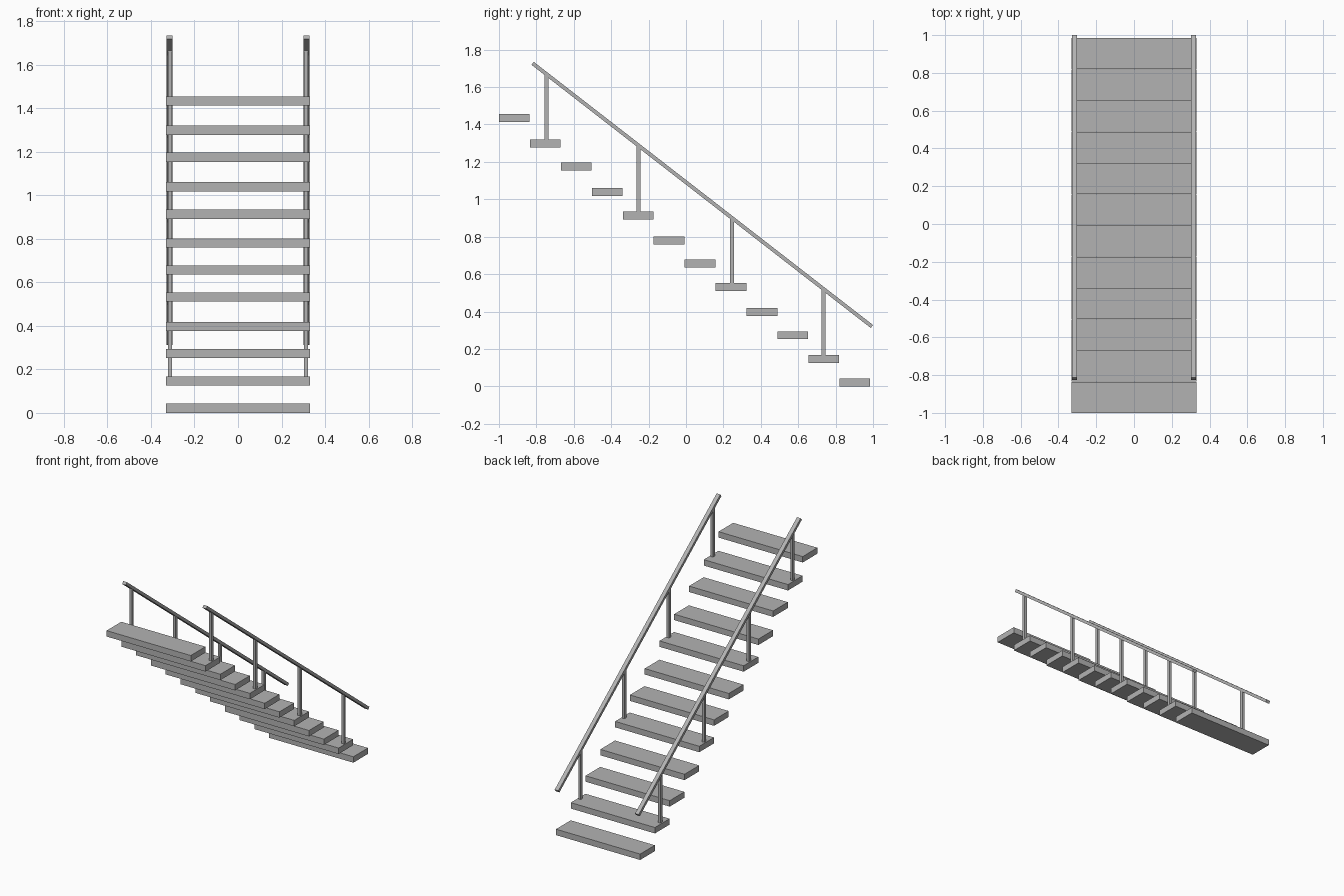
import bpy
import math
from mathutils import Vector

cube = bpy.data.objects.get("Cube")
if cube:
    bpy.data.objects.remove(cube, do_unlink=True)

grey = bpy.data.materials.new("plain grey")
grey.use_nodes = True
colour = (0.45, 0.45, 0.45, 1)
grey.diffuse_color = colour
grey.node_tree.nodes["Principled BSDF"].inputs["Base Color"].default_value = colour


def box(name, centre, size, tilt=0.0):
    """Flat-sided bar, tilted about the x axis."""
    bpy.ops.mesh.primitive_cube_add(size=1, location=centre, rotation=(tilt, 0, 0))
    obj = bpy.context.object
    obj.name = name
    obj.scale = size
    obj.data.materials.append(grey)
    return obj


# Floating treads, listed by top height from the highest (front) down
TREAD = Vector((0.66, 0.164, 0.042))
PITCH = 0.1655
tops = [1.455, 1.32, 1.196, 1.06, 0.934, 0.801, 0.677, 0.553, 0.418, 0.294, 0.167, 0.042]
for i, top in enumerate(tops):
    y = -1 + TREAD.y / 2 + i * PITCH
    box(f"tread_{i + 1}", (0, y, top - TREAD.z / 2), TREAD)

# Handrails and their posts on both sides
rail_top = Vector((0, -0.82, 1.727))
rail_end = Vector((0, 0.994, 0.32))
run = rail_end - rail_top
posts = {1: -0.745, 4: -0.255, 7: 0.245, 10: 0.735}
for side, sign in (("left", 1), ("right", -1)):
    middle = (rail_top + rail_end) / 2
    middle.x = sign * 0.315
    box(f"handrail_{side}", middle, (0.029, run.length, 0.02), math.atan2(run.z, run.y))
    for n, (step, y) in enumerate(posts.items()):
        head = rail_top.z + (y - rail_top.y) * run.z / run.y
        foot = tops[step]
        box(f"post_{side}_{n + 1}", (sign * 0.313, y, (head + foot) / 2),
            (0.019, 0.021, head - foot))
